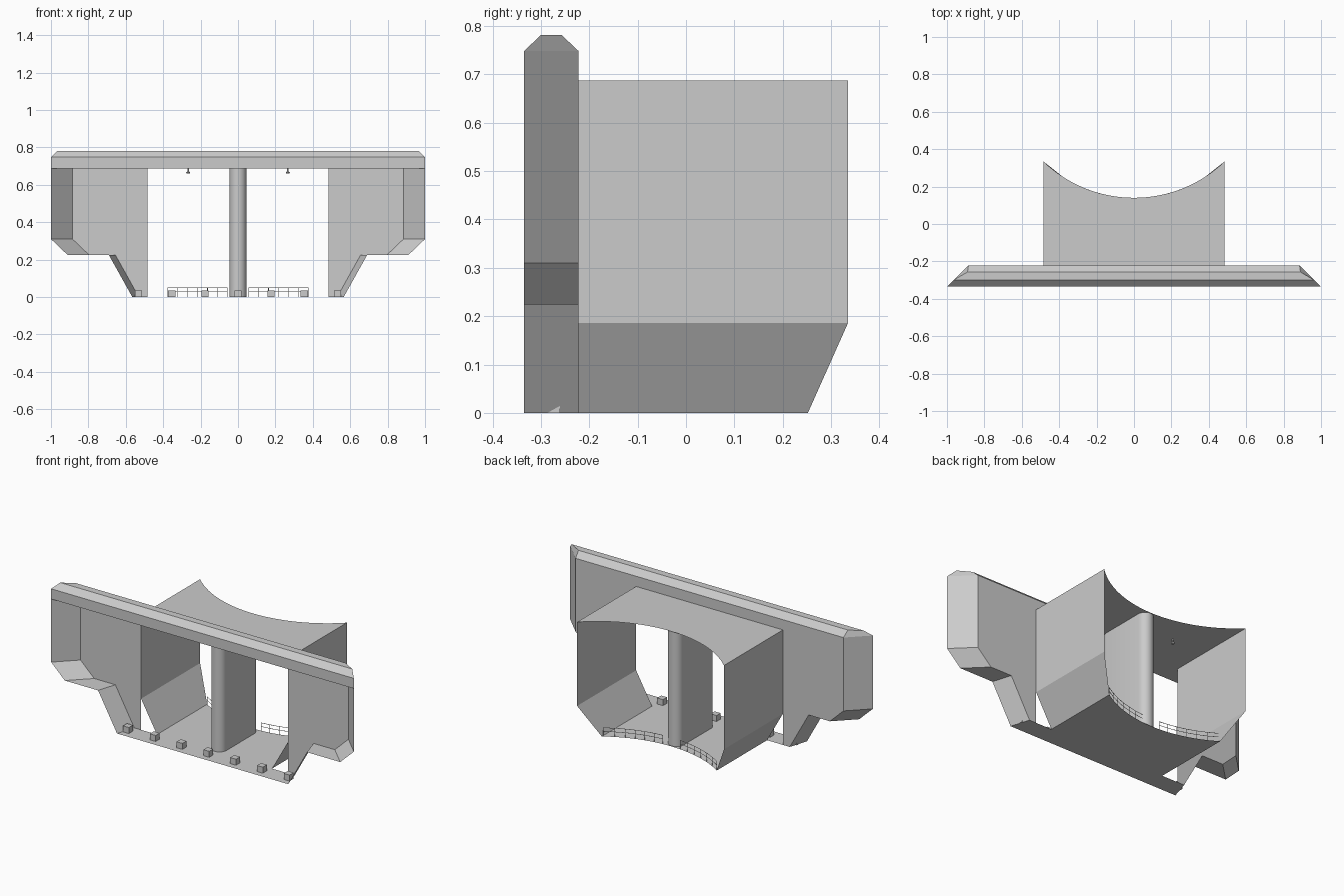
import bpy, math

if "Cube" in bpy.data.objects:
    bpy.data.objects.remove(bpy.data.objects["Cube"])

YF, YB = -0.335, -0.222      # facade front and back planes
TOP = 0.687                  # ceiling height
R = 0.7006                   # radius of the concave rear edge


def arc_y(x):
    return 0.14 + R - math.sqrt(R * R - x * x)


def mesh(name, verts, faces, smooth=False):
    me = bpy.data.meshes.new(name)
    me.from_pydata(verts, [], faces)
    me.update()
    ob = bpy.data.objects.new(name, me)
    bpy.context.collection.objects.link(ob)
    if smooth:
        bpy.ops.object.select_all(action='DESELECT')
        ob.select_set(True)
        bpy.context.view_layer.objects.active = ob
        bpy.ops.object.shade_smooth_by_angle(angle=math.radians(35))
    return ob


def mirror(ob):
    ob.modifiers.new("mirror", 'MIRROR').use_axis[0] = True
    return ob


def loft(name, rings, cap=True, closed=True, smooth=False):
    """Join rings of equal point count with quads."""
    n = len(rings[0])
    verts = [p for r in rings for p in r]
    faces = []
    for k in range(len(rings) - 1):
        for i in range(n if closed else n - 1):
            j = (i + 1) % n
            faces.append((k * n + i, k * n + j, (k + 1) * n + j, (k + 1) * n + i))
    if cap:
        faces.append(tuple(reversed(range(n))))
        faces.append(tuple(range((len(rings) - 1) * n, len(rings) * n)))
    return mesh(name, verts, faces, smooth)


def box(name, c, s):
    rings = [[(c[0] + a * s[0] / 2, c[1] + b * s[1] / 2, c[2] + h * s[2] / 2)
              for a, b in ((-1, -1), (1, -1), (1, 1), (-1, 1))] for h in (-1, 1)]
    return loft(name, rings)


# top beam with chamfered crown, tapering towards the back
def rect(xf, yf, xb, yb, z):
    return [(-xf, yf, z), (xf, yf, z), (xb, yb, z), (-xb, yb, z)]


loft("top_beam", [rect(1, YF, 0.885, YB, TOP), rect(1, YF, 0.885, YB, 0.748),
                  rect(0.965, -0.30, 0.89, -0.257, 0.781)])

# facade wings: back panel and flared rim
outer = [(1, TOP), (1, 0.31), (0.91, 0.224), (0.69, 0.224), (0.565, 0)]
inner = [(0.885, TOP), (0.885, 0.31), (0.795, 0.224), (0.655, 0.224), (0.53, 0)]
panel = inner + [(0.485, 0), (0.485, TOP)]
mirror(mesh("facade_panel", [(x, YB, z) for x, z in panel], [tuple(range(len(panel)))]))
mirror(loft("facade_rim", [[(x, YF, z) for x, z in outer],
                           [(x, YB, z) for x, z in inner]], cap=False, closed=False))

# tunnel side walls with sloped foot
mirror(loft("tunnel_wall", [[(0.485, YB, TOP), (0.485, YB, 0.186), (0.38, YB, 0)],
                            [(0.485, 0.335, TOP), (0.485, 0.335, 0.186), (0.38, 0.252, 0)]],
            cap=False, closed=False))


# ceiling and floor sheets with concave rear edge
def sheet(name, half, z, n=32):
    xs = [-half + 2 * half * i / n for i in range(n + 1)]
    return loft(name, [[(x, YB, z) for x in xs], [(x, arc_y(x), z) for x in xs]],
                cap=False, closed=False)


sheet("ceiling", 0.485, TOP)
sheet("floor", 0.38, 0)
mesh("floor_apron", [(-0.565, YF, 0), (0.565, YF, 0), (0.53, YB, 0), (-0.53, YB, 0)],
     [(0, 1, 2, 3)])

# central pillar with rounded ends
pr, y0, y1 = 0.045, -0.174, 0.09
prof = [(pr * math.cos(math.pi * i / 12), y1 + pr * math.sin(math.pi * i / 12)) for i in range(13)]
prof += [(-x, y0 - (y - y1)) for x, y in prof]
loft("central_pillar", [[(x, y, z) for x, y in prof] for z in (0, TOP)], smooth=True)

# row of blocks on the apron
for i in range(7):
    box("apron_block", (-0.531 + 0.177 * i, -0.28, 0.018), (0.038, 0.038, 0.036))


# railings along the rear floor edge
def tube(name, pts, r=0.0016):
    cu = bpy.data.curves.new(name, 'CURVE')
    cu.dimensions = '3D'
    cu.bevel_depth = r
    cu.bevel_resolution = 0
    sp = cu.splines.new('POLY')
    sp.points.add(len(pts) - 1)
    for p, q in zip(sp.points, pts):
        p.co = (*q, 1)
    ob = bpy.data.objects.new(name, cu)
    bpy.context.collection.objects.link(ob)


for s in (-1, 1):
    xs = [s * (0.057 + 0.318 * i / 12) for i in range(13)]
    for z in (0.028, 0.05):
        tube("railing_bar", [(x, arc_y(x) - 0.005, z) for x in xs])
    for x in xs[::2]:
        tube("railing_post", [(x, arc_y(x) - 0.005, 0), (x, arc_y(x) - 0.005, 0.05)])

# small ceiling lamps
for s in (-1, 1):
    ring = lambda r, z: [(s * 0.266 + r * math.cos(math.pi * i / 4),
                          r * math.sin(math.pi * i / 4), z) for i in range(8)]
    loft("ceiling_lamp", [ring(0.004, TOP), ring(0.004, 0.672), ring(0.011, 0.668),
                          ring(0.008, 0.66)])
